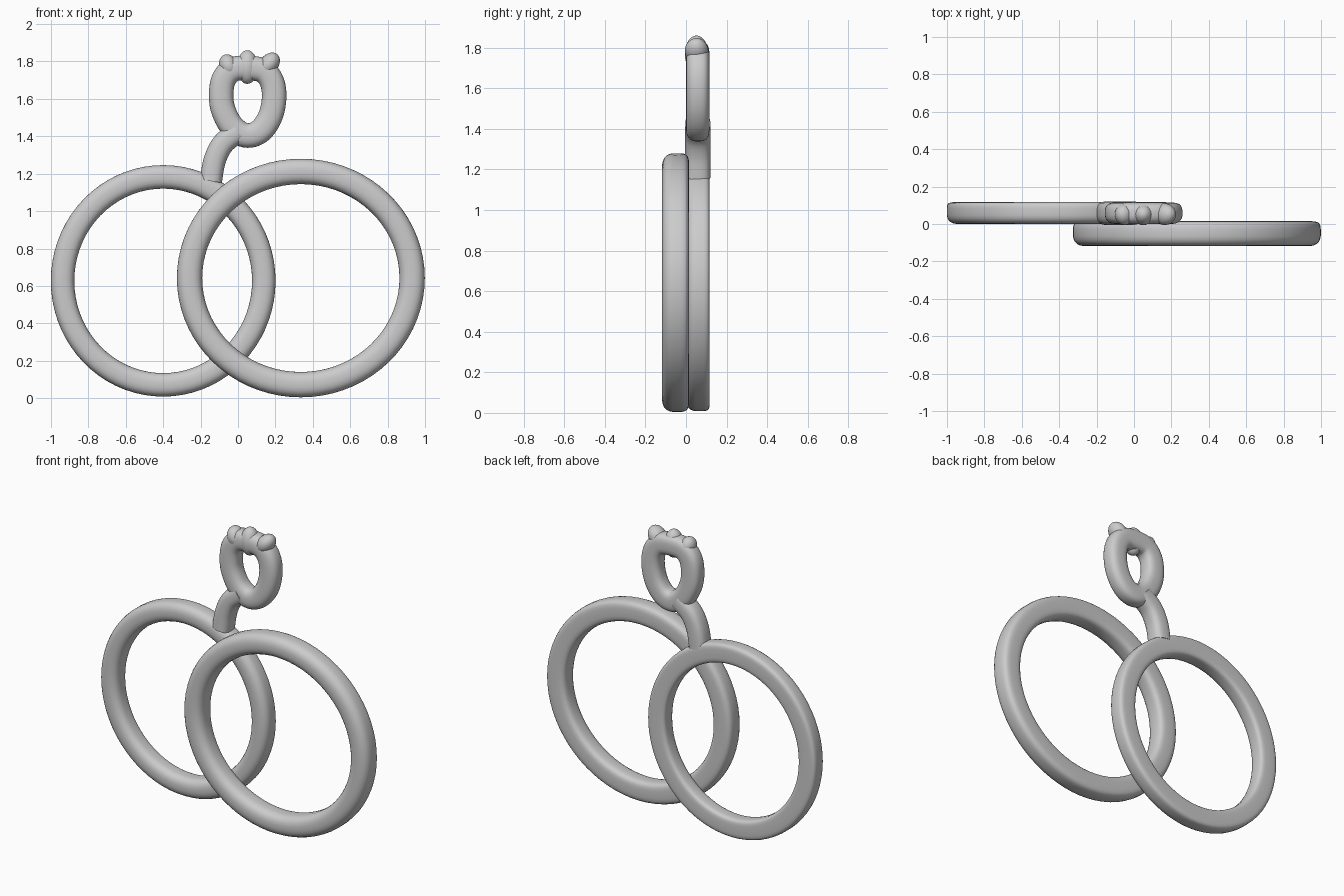
import bpy, bmesh, math
from mathutils import Vector

if "Cube" in bpy.data.objects:
    bpy.data.objects.remove(bpy.data.objects["Cube"])

grey = bpy.data.materials.new("plain grey")
grey.diffuse_color = (0.6, 0.6, 0.6, 1)
grey.use_nodes = True
grey.node_tree.nodes["Principled BSDF"].inputs["Base Color"].default_value = grey.diffuse_color


def finish(bm, name):
    bmesh.ops.recalc_face_normals(bm, faces=bm.faces)
    me = bpy.data.meshes.new(name)
    bm.to_mesh(me)
    bm.free()
    ob = bpy.data.objects.new(name, me)
    bpy.context.collection.objects.link(ob)
    me.materials.append(grey)
    bpy.ops.object.select_all(action='DESELECT')
    ob.select_set(True)
    bpy.context.view_layer.objects.active = ob
    bpy.ops.object.shade_smooth_by_angle(angle=math.radians(45))
    return ob


def section(half_w, y_front, y_back, power_front, power_back, n=24):
    """Rounded cross-section (sideways, depth); a higher power gives a flatter side."""
    mid, half = (y_front + y_back) / 2, (y_back - y_front) / 2
    pts = []
    for i in range(n):
        a = 2 * math.pi * (i + 0.5) / n
        c, s = math.cos(a), math.sin(a)
        e = 2 / (power_back if s > 0 else power_front)
        pts.append((half_w * math.copysign(abs(c) ** e, c),
                    mid + half * math.copysign(abs(s) ** e, s)))
    return pts


def sweep(name, path, prof, closed=True, scales=None):
    """Sweep a cross-section along a path in the xz plane."""
    bm = bmesh.new()
    rows, n = [], len(path)
    for i, p in enumerate(path):
        a = path[(i - 1) % n] if closed or i else p
        b = path[(i + 1) % n] if closed or i < n - 1 else p
        t = (b - a).normalized()
        k = scales[i] if scales else 1
        rows.append([bm.verts.new((p.x + t.y * u * k, v, p.y - t.x * u * k))
                     for u, v in prof])
    m = len(prof)
    for i in range(n if closed else n - 1):
        r, q = rows[i], rows[(i + 1) % n]
        for j in range(m):
            bm.faces.new((r[j], r[(j + 1) % m], q[(j + 1) % m], q[j]))
    if not closed:
        bm.faces.new(rows[0])
        bm.faces.new(rows[-1])
    return finish(bm, name)


def ellipse(cx, cz, rx, rz, n=72):
    return [Vector((cx + rx * math.cos(2 * math.pi * i / n),
                    cz + rz * math.sin(2 * math.pi * i / n))) for i in range(n)]


def smooth_path(pts, closed, steps=6):
    """Catmull-Rom curve through the given points."""
    p, out = [Vector(q) for q in pts], []
    n = len(p)
    get = (lambda i: p[i % n]) if closed else (lambda i: p[max(0, min(n - 1, i))])
    for i in range(n if closed else n - 1):
        a, b, c, d = (get(i + k) for k in (-1, 0, 1, 2))
        for s in range(steps):
            t = s / steps
            out.append(0.5 * (2 * b + (c - a) * t + (2 * a - 5 * b + 4 * c - d) * t * t
                              + (3 * b - a - 3 * c + d) * t ** 3))
    return out if closed else out + [p[-1]]


# Two large overlapping rings
sweep("back_ring", ellipse(-0.4, 0.627, 0.538, 0.556),
      section(0.063, 0.0, 0.117, 2.5, 5))
sweep("front_ring", ellipse(0.336, 0.642, 0.595, 0.57),
      section(0.068, -0.118, 0.015, 2.5, 4))

# Small upright loop
loop = [(-0.09, 1.61), (-0.078, 1.70), (-0.03, 1.755), (0.05, 1.765), (0.135, 1.75),
        (0.182, 1.69), (0.193, 1.60), (0.17, 1.50), (0.115, 1.425), (0.04, 1.405),
        (-0.03, 1.45), (-0.075, 1.53)]
sweep("small_loop", smooth_path(loop, True), section(0.066, 0.0, 0.115, 2.5, 3))

# Short stem joining the loop to the back ring
stem = smooth_path([(-0.145, 1.16), (-0.125, 1.27), (-0.08, 1.36), (0.0, 1.425)], False)
sweep("stem", stem, section(0.06, -0.005, 0.12, 2.5, 3), closed=False)

# Knobs on top of the loop
for name, x, z, rx, rz, tilt in (("left_knob", -0.05, 1.775, 0.05, 0.065, -0.35),
                                 ("middle_knob", 0.05, 1.77, 0.056, 0.09, 0),
                                 ("right_knob", 0.165, 1.785, 0.05, 0.07, 0.7)):
    bm = bmesh.new()
    bmesh.ops.create_uvsphere(bm, u_segments=24, v_segments=14, radius=1)
    ob = finish(bm, name)
    ob.location = (x, 0.052, z)
    ob.scale = (rx, 0.058, rz)
    ob.rotation_euler = (0, tilt, 0)
